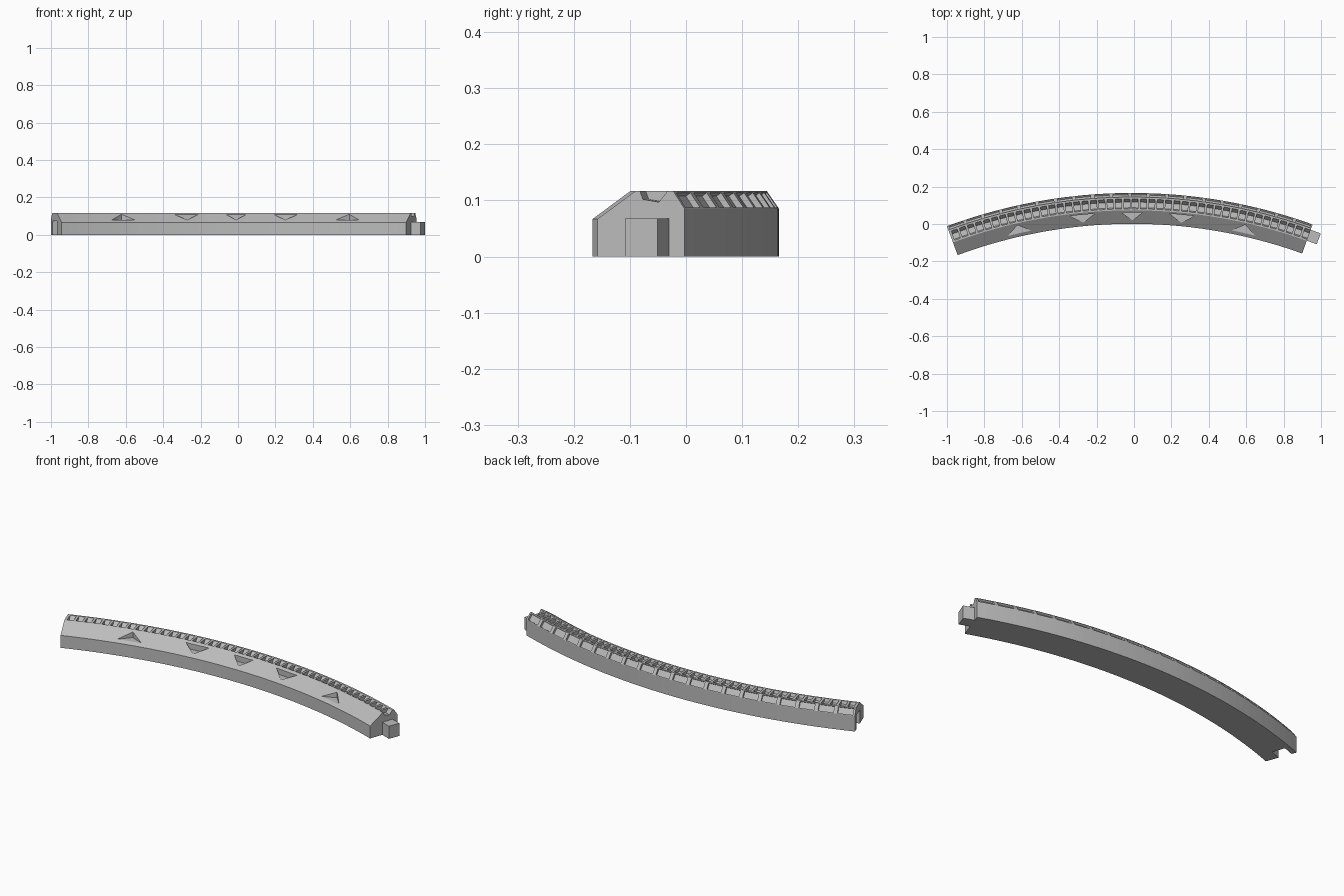
import bpy
import bmesh
import math

if "Cube" in bpy.data.objects:
    bpy.data.objects.remove(bpy.data.objects["Cube"], do_unlink=True)

# Arc layout: angles run from +y towards +x
CX, CY = -0.01, -2.684
R_IN = 2.685
A_LEFT, A_RIGHT = math.radians(-20.33), math.radians(19.79)
SPAN = A_RIGHT - A_LEFT

grey = bpy.data.materials.new("stone_grey")
grey.use_nodes = True
grey.diffuse_color = (0.5, 0.5, 0.5, 1)
grey.node_tree.nodes["Principled BSDF"].inputs["Base Color"].default_value = (0.5, 0.5, 0.5, 1)


def place(offset, angle, z):
    r = R_IN + offset
    return (CX + r * math.sin(angle), CY + r * math.cos(angle), z)


def skin(bm, rings):
    """Join equal rings of points into a closed solid."""
    rings = [[bm.verts.new(p) for p in ring] for ring in rings]
    n = len(rings[0])
    for a, b in zip(rings, rings[1:]):
        for i in range(n):
            j = (i + 1) % n
            bm.faces.new((a[i], a[j], b[j], b[i]))
    bm.faces.new(rings[0])
    bm.faces.new(rings[-1])


def sweep(bm, profile, a0, a1, steps=1):
    """Sweep an (offset, z) profile along the arc."""
    skin(bm, [[place(o, a0 + (a1 - a0) * k / steps, z) for o, z in profile]
              for k in range(steps + 1)])


def finish(bm, name):
    bmesh.ops.recalc_face_normals(bm, faces=bm.faces)
    mesh = bpy.data.meshes.new(name)
    bm.to_mesh(mesh)
    bm.free()
    mesh.materials.append(grey)
    obj = bpy.data.objects.new(name, mesh)
    bpy.context.collection.objects.link(obj)
    return obj


# Curved kerb body
bm = bmesh.new()
sweep(bm, [(0, 0), (0, 0.067), (0.072, 0.117), (0.143, 0.117), (0.165, 0.085), (0.165, 0)],
      A_LEFT, A_RIGHT, 40)
kerb = finish(bm, "curved_kerb")

cut = bmesh.new()

# Row of small pockets in the flat top, the last one open at the right end
TOP_COUNT = 44
pitch = SPAN / TOP_COUNT
top_pocket = [(0.080, 0.125), (0.080, 0.117), (0.086, 0.102), (0.116, 0.097),
              (0.133, 0.117), (0.133, 0.125)]
for i in range(TOP_COUNT):
    start = A_LEFT + (i + 0.3) * pitch
    end = start + pitch * (0.72 if i < TOP_COUNT - 1 else 1.0)
    sweep(cut, top_pocket, start, end)

# Longer pockets in the back slope
BACK_COUNT = 20
pitch = SPAN / BACK_COUNT
back_pocket = [(0.1365, 0.1075), (0.1545, 0.0815), (0.1705, 0.0925), (0.1525, 0.1185)]
for i in range(BACK_COUNT):
    sweep(cut, back_pocket, A_LEFT + (i + 0.1) * pitch, A_LEFT + (i + 0.9) * pitch)

# Triangular notches in the front slope: angle, width, base offset, tip offset
for angle, width, base, tip in ((-0.225, 0.13, 0.017, 0.062), (-0.097, 0.13, 0.062, 0.019),
                                (0.0, 0.11, 0.062, 0.019), (0.097, 0.13, 0.062, 0.019),
                                (0.222, 0.13, 0.017, 0.062)):
    half = width / 2 / R_IN
    corners = ((base, angle - half), (base, angle + half), (tip, angle))
    skin(cut, [[place(o, a, z) for o, a in corners] for z in (0.0795, 0.14)])

# Socket in the left end, open at the bottom
MID = 0.104
sweep(cut, [(MID - 0.035, -0.02), (MID - 0.035, 0.074), (MID + 0.035, 0.074), (MID + 0.035, -0.02)],
      A_LEFT - 0.01, A_LEFT + 0.022)

cutter = finish(cut, "pocket_cutter")
cutter.hide_render = True
mod = kerb.modifiers.new("pockets", 'BOOLEAN')
mod.operation = 'DIFFERENCE'
mod.solver = 'EXACT'
mod.object = cutter
bpy.context.view_layer.objects.active = kerb
bpy.ops.object.modifier_apply(modifier=mod.name)
bpy.data.objects.remove(cutter, do_unlink=True)

# Connector tab on the right end
bm = bmesh.new()
sweep(bm, [(MID - 0.031, 0), (MID - 0.031, 0.068), (MID + 0.031, 0.068), (MID + 0.031, 0)],
      A_RIGHT - 0.003, A_RIGHT + 0.0205)
finish(bm, "connector_tab")
